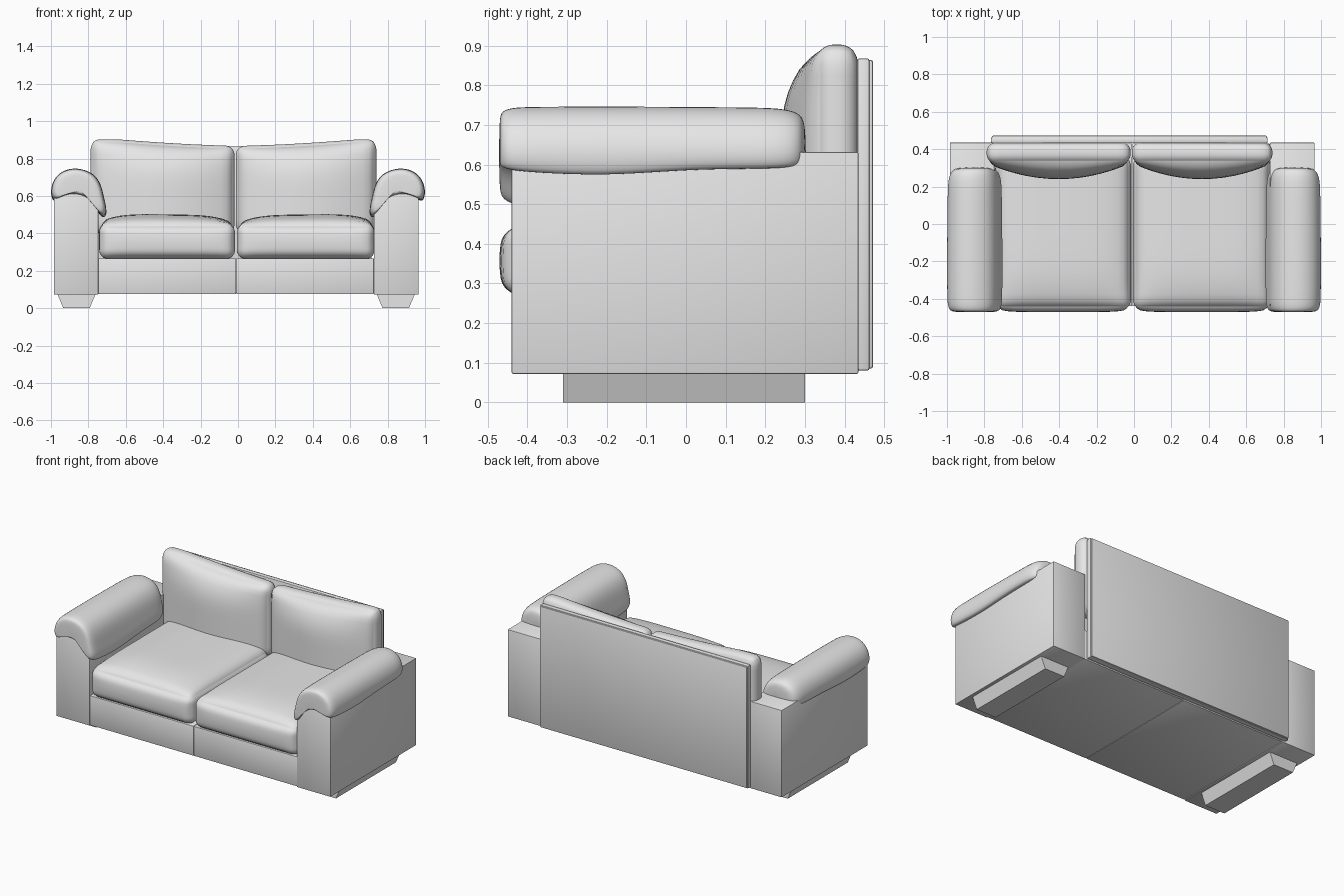
import bpy, bmesh, math
from mathutils import Vector

cube = bpy.data.objects.get("Cube")
if cube:
    bpy.data.objects.remove(cube, do_unlink=True)

grey = bpy.data.materials.new("upholstery grey")
grey.use_nodes = True
COLOUR = (0.8, 0.8, 0.8, 1)
grey.diffuse_color = COLOUR
grey.node_tree.nodes["Principled BSDF"].inputs["Base Color"].default_value = COLOUR

MID = -0.01  # the frame sits slightly off centre


def finish(name, bm, smooth=None):
    bmesh.ops.recalc_face_normals(bm, faces=bm.faces)
    mesh = bpy.data.meshes.new(name)
    bm.to_mesh(mesh)
    bm.free()
    mesh.materials.append(grey)
    obj = bpy.data.objects.new(name, mesh)
    bpy.context.collection.objects.link(obj)
    if smooth:
        bpy.ops.object.select_all(action="DESELECT")
        obj.select_set(True)
        bpy.context.view_layer.objects.active = obj
        bpy.ops.object.shade_smooth_by_angle(angle=math.radians(smooth))
    return obj


def box(name, lo, hi, bevel=0.004, taper=None):
    lo, hi = Vector(lo), Vector(hi)
    bm = bmesh.new()
    bmesh.ops.create_cube(bm, size=1)
    for v in bm.verts:
        low = v.co.z < 0
        v.co = (lo + hi) / 2 + v.co * (hi - lo)
        if taper and low:
            v.co.x += taper if v.co.x < (lo.x + hi.x) / 2 else -taper
    if bevel:
        bmesh.ops.bevel(bm, geom=bm.edges[:], offset=bevel, segments=2,
                        affect="EDGES", profile=0.5)
    return finish(name, bm, 35)


def cushion(name, lo, hi, radius, shape):
    """Rounded box whose surface is then puffed by shape(point, u, v, w)."""
    lo, hi = Vector(lo), Vector(hi)
    mid, half = (lo + hi) / 2, (hi - lo) / 2
    bm = bmesh.new()
    bmesh.ops.create_cube(bm, size=2)
    bmesh.ops.subdivide_edges(bm, edges=bm.edges[:], cuts=19, use_grid_fill=True)
    for vert in bm.verts:
        unit = [math.sin(c * math.pi / 2) for c in vert.co]
        p = Vector(c * h for c, h in zip(unit, half))
        core = Vector(max(r - h, min(h - r, c)) for c, h, r in zip(p, half, [radius] * 3))
        vert.co = mid + core + (p - core).normalized() * radius
        shape(vert.co, *unit)
    return finish(name, bm, 60)


# Frame: arm blocks, feet and the two halves of the base
for side, sign in (("right", -1), ("left", 1)):
    def span(a, b):
        return sorted((MID + sign * a, MID + sign * b))
    x0, x1 = span(0.737, 0.975)
    box(side + "_arm", (x0, -0.44, 0.072), (x1, 0.435, 0.632))
    x0, x1 = span(0.752, 0.955)
    box(side + "_foot", (x0, -0.31, 0), (x1, 0.30, 0.074), 0, 0.031)
    x0, x1 = span(0.001, 0.736)
    box(side + "_base", (x0, -0.438, 0.076), (x1, 0.43, 0.266), 0.002)

# Back panel: a main board with a thin outer skin
box("back_board", (-0.765, 0.432, 0.08), (0.715, 0.463, 0.868), 0.006)
box("back_skin", (-0.76, 0.455, 0.085), (0.71, 0.472, 0.864), 0.006)


# Seat cushions: crowned top and gently bowed front
def puff_seat(p, u, v, w):
    if w > 0:
        p.z += w * (0.045 * (1 - u ** 4) * (1 - max(-v, 0) ** 4)
                    + 0.012 * abs(p.x) * (1 - max(-v, 0) ** 4))
    if v < 0:
        p.y += v * 0.016 * (1 - w * w) * (1 - u ** 6)


for name, x0, x1 in (("right", -0.742, -0.016), ("left", -0.006, 0.73)):
    cushion(name + "_seat_cushion", (x0, -0.455, 0.262), (x1, 0.36, 0.452), 0.05, puff_seat)


# Back cushions: leaning, bellied front and higher outer corners
def puff_back(p, u, v, w):
    if v < 0:
        belly = (1 - u * u) * (1 - max(w, 0) ** 3)
        p.y += v * 0.085 * belly
    if w > 0:
        p.z += w * 0.035 * min(1, abs(p.x) / 0.65) ** 1.5


for name, x0, x1 in (("right", -0.788, -0.018), ("left", -0.012, 0.74)):
    cushion(name + "_back_cushion", (x0, 0.325, 0.40), (x1, 0.436, 0.868), 0.05, puff_back)

# Arm pads: an arched section swept from front to back with rounded ends
SECTION = [(0.995, 0.59), (1.003, 0.64), (0.975, 0.71), (0.91, 0.747), (0.84, 0.747),
           (0.77, 0.72), (0.73, 0.66), (0.715, 0.59), (0.70, 0.53), (0.712, 0.495),
           (0.738, 0.505), (0.775, 0.575), (0.84, 0.612), (0.92, 0.61), (0.97, 0.585)]
STATIONS = [(-0.472, 0.72), (-0.464, 0.9), (-0.435, 0.985), (-0.38, 1.0), (-0.2, 1.01),
            (0.0, 0.995), (0.15, 0.985), (0.24, 0.965), (0.285, 0.85), (0.303, 0.6)]
for side, sign in (("right", -1), ("left", 1)):
    bm = bmesh.new()
    rings = []
    for y, s in STATIONS:
        sag = 0.02 * math.exp(-((y + 0.25) / 0.15) ** 2)
        ring = []
        for x, z in SECTION:
            px, pz = 0.852 + (x - 0.852) * s, 0.65 + (z - 0.65) * s
            if z < 0.6:
                pz -= sag
            ring.append(bm.verts.new((sign * px, y, pz)))
        rings.append(ring)
    n = len(SECTION)
    for a, b in zip(rings, rings[1:]):
        for i in range(n):
            bm.faces.new((a[i], a[(i + 1) % n], b[(i + 1) % n], b[i]))
    bm.faces.new(rings[0])
    bm.faces.new(rings[-1])
    pad = finish(side + "_arm_pad", bm, 80)
    sub = pad.modifiers.new("soften", "SUBSURF")
    sub.levels = sub.render_levels = 2
